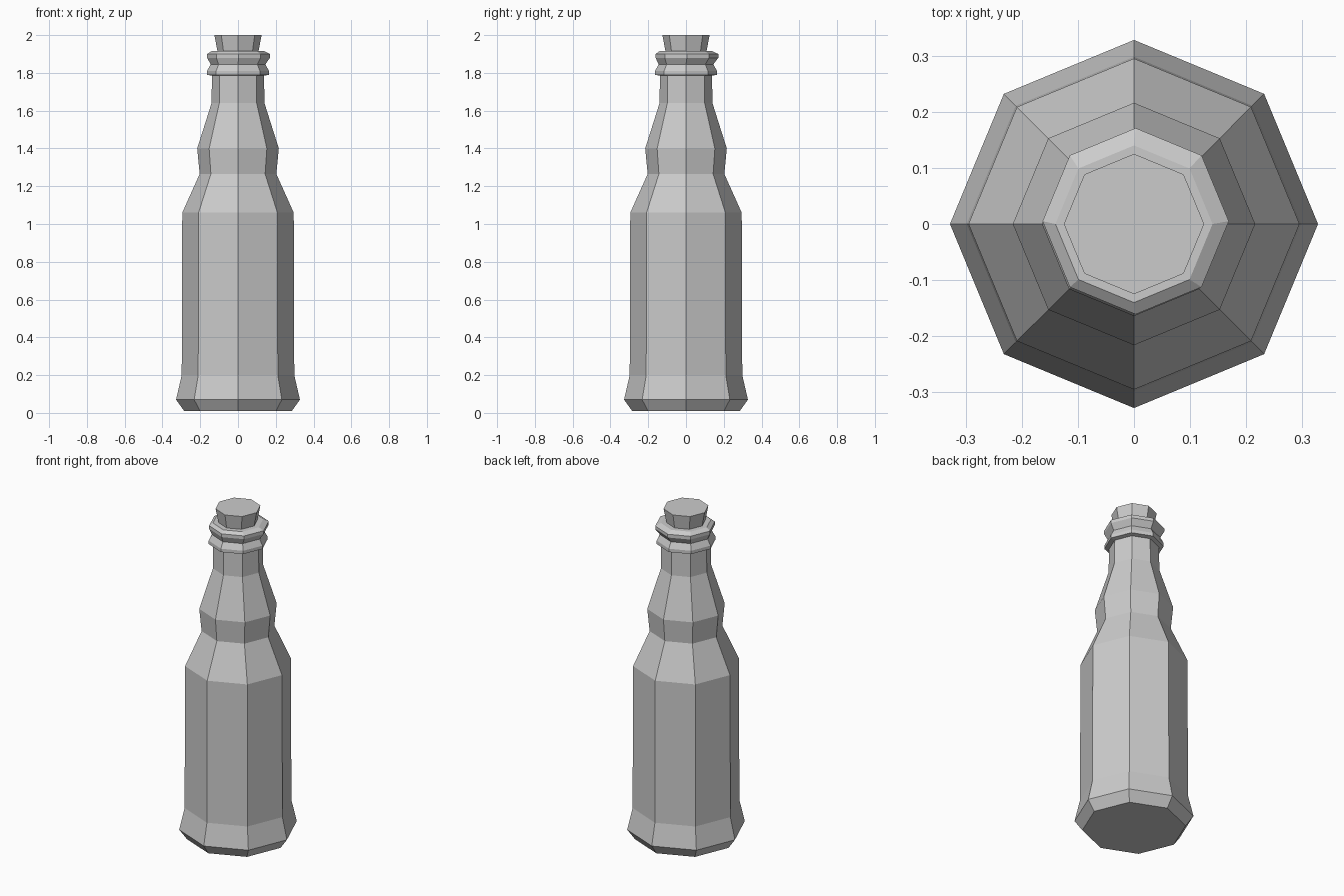
import bpy, bmesh
from math import cos, sin, pi

SIDES = 8

cube = bpy.data.objects.get("Cube")
if cube:
    bpy.data.objects.remove(cube, do_unlink=True)

grey = bpy.data.materials.new("plain_grey")
grey.use_nodes = True
colour = (0.6, 0.6, 0.6, 1)
grey.diffuse_color = colour
grey.node_tree.nodes["Principled BSDF"].inputs["Base Color"].default_value = colour


def lathe(name, profile):
    """Eight-sided closed solid from (radius, z, x offset, y offset) rings."""
    bm = bmesh.new()
    rings = []
    for r, z, dx, dy in profile:
        rings.append([bm.verts.new((dx + r * cos(2 * pi * i / SIDES),
                                    dy + r * sin(2 * pi * i / SIDES), z))
                      for i in range(SIDES)])
    for low, high in zip(rings, rings[1:]):
        for i in range(SIDES):
            j = (i + 1) % SIDES
            bm.faces.new((low[i], low[j], high[j], high[i]))
    bm.faces.new(rings[0][::-1])
    bm.faces.new(rings[-1])
    mesh = bpy.data.meshes.new(name)
    bm.to_mesh(mesh)
    bm.free()
    mesh.materials.append(grey)
    obj = bpy.data.objects.new(name, mesh)
    bpy.context.collection.objects.link(obj)
    return obj


# Bottle: flared foot, straight body, shoulder, neck bulge, two-ridged lip
lathe("bottle", [
    (0.285, 0.01, 0, 0), (0.328, 0.07, 0, 0), (0.298, 0.20, 0, 0),
    (0.295, 1.06, 0, 0), (0.203, 1.265, 0, 0), (0.216, 1.40, 0, 0),
    (0.14, 1.64, 0, 0), (0.138, 1.785, 0, 0),
    (0.164, 1.79, 0, 0), (0.164, 1.81, 0, 0), (0.145, 1.845, 0, 0),
    (0.166, 1.88, 0.003, 0.005), (0.166, 1.90, 0.003, 0.005),
    (0.14, 1.915, 0, 0),
])

# Cork: tapered plug standing in the mouth
lathe("cork", [(0.098, 1.86, 0, 0), (0.125, 2.0, 0, 0)])
